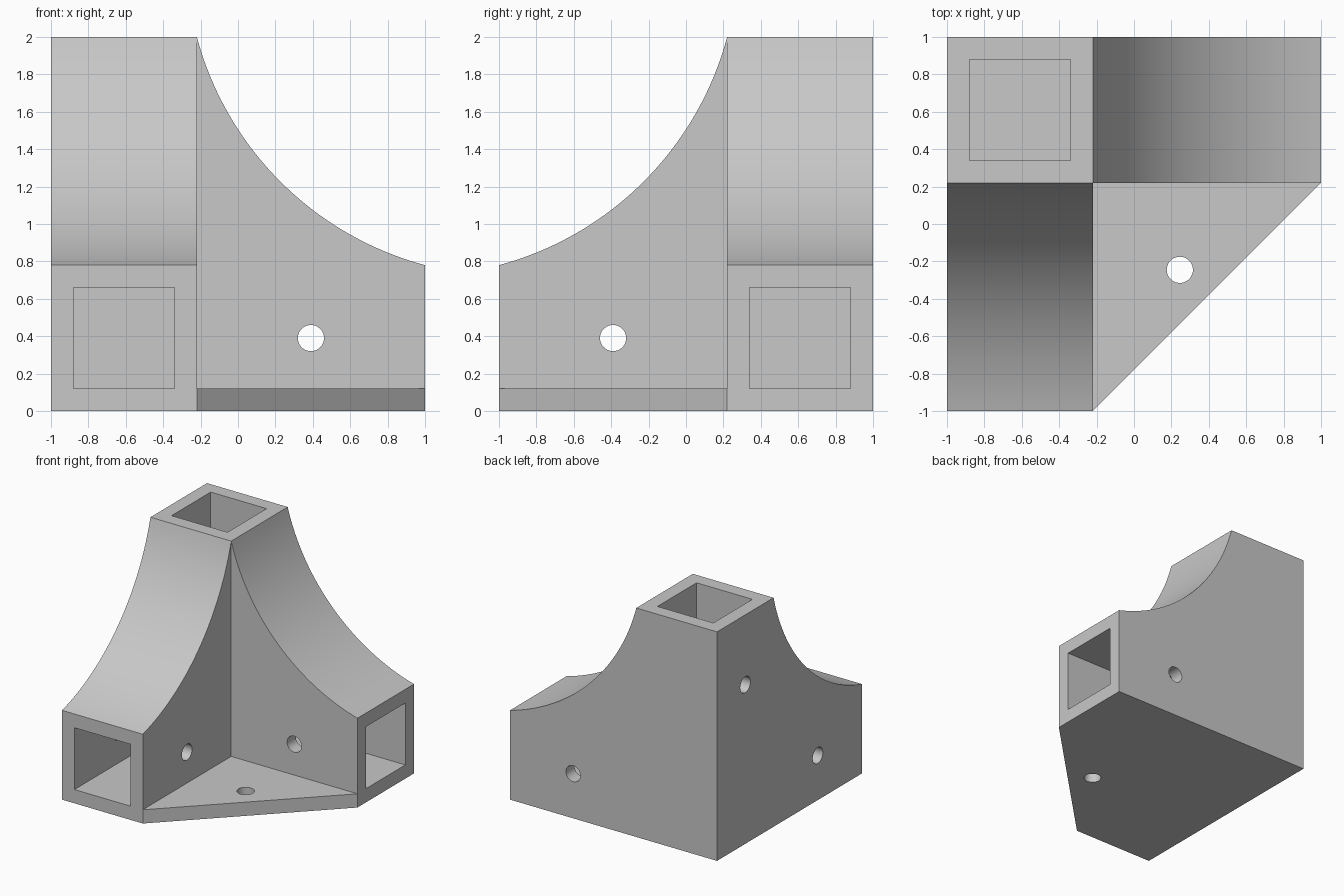
import bpy, bmesh
from math import sin, cos, radians
from mathutils import Vector

cube = bpy.data.objects.get("Cube")
if cube:
    bpy.data.objects.remove(cube)

ARM, WALL, SIZE = 0.78, 0.12, 2.0      # arm width, wall thickness, overall length
REACH = SIZE - ARM                     # free length of each arm
HOLE_R = 0.07

grey = bpy.data.materials.new("plain_grey")
grey.use_nodes = True
colour = (0.58, 0.58, 0.58, 1)
grey.diffuse_color = colour
grey.node_tree.nodes["Principled BSDF"].inputs["Base Color"].default_value = colour


def prism(name, points, place, low, high):
    """Extrude a flat outline from low to high; place maps (a, b, depth) to distances from the corner."""
    def world(a, b, c):
        u, v, w = place(a, b, c)
        return Vector((u - 1, 1 - v, w))
    bm = bmesh.new()
    face = bm.faces.new([bm.verts.new(world(a, b, low)) for a, b in points])
    moved = bmesh.ops.extrude_face_region(bm, geom=[face])["geom"]
    shift = world(0, 0, high) - world(0, 0, low)
    bmesh.ops.translate(bm, vec=shift, verts=[g for g in moved if isinstance(g, bmesh.types.BMVert)])
    bmesh.ops.recalc_face_normals(bm, faces=bm.faces)
    mesh = bpy.data.meshes.new(name)
    bm.to_mesh(mesh)
    bm.free()
    mesh.materials.append(grey)
    obj = bpy.data.objects.new(name, mesh)
    bpy.context.collection.objects.link(obj)
    return obj


def circle(a, b, count=40):
    return [(a + HOLE_R * cos(radians(360 * i / count)),
             b + HOLE_R * sin(radians(360 * i / count))) for i in range(count)]


def along_x(a, b, c):      # outline in the back wall plane
    return a, c, b


def along_y(a, b, c):      # outline in the side wall plane
    return c, a, b


def upright(a, b, c):      # outline on the floor
    return a, b, c


# Wall outline: a square corner with a sixty degree concave sweep between the arms
radius = REACH * 2 ** 0.5
centre = ARM + radius * cos(radians(15))
sweep = [(centre + radius * cos(radians(t)), centre + radius * sin(radians(t)))
         for t in [195 + 60 * i / 40 for i in range(41)]]
sweep[0], sweep[-1] = (ARM, SIZE), (SIZE, ARM)
outline = [(0, 0), (0, SIZE)] + sweep + [(SIZE, 0)]

body = prism("corner_bracket", outline, along_x, 0, ARM)
side = prism("side_arm", outline, along_y, 0, ARM)
floor = prism("floor_gusset", [(0, 0), (SIZE, 0), (SIZE, ARM), (ARM, SIZE), (0, SIZE)],
              upright, 0, WALL)

# Square sockets, one in the end of each arm
near, far = WALL, ARM - WALL
square = [(near, near), (far, near), (far, far), (near, far)]
cutters = [
    prism("top_socket", square, upright, ARM, SIZE + 0.1),
    prism("side_socket", square, lambda a, b, c: (a, c, b), ARM, SIZE + 0.1),
    prism("back_socket", square, lambda a, b, c: (c, a, b), ARM, SIZE + 0.1),
]

# Screw holes through the arms, the upright and the floor
mid, half = SIZE - REACH / 2, ARM / 2
cutters += [
    prism("back_hole", circle(mid, half), along_x, -0.1, ARM + 0.1),
    prism("side_hole", circle(mid, half), along_y, -0.1, ARM + 0.1),
    prism("upright_hole", circle(half, mid), along_y, -0.1, half),
    prism("floor_hole", circle(1.245, 1.245), upright, -0.1, WALL + 0.1),
]

# Join the solids, then cut the openings
bpy.ops.object.select_all(action="DESELECT")
bpy.context.view_layer.objects.active = body
body.select_set(True)
for other in [side, floor] + cutters:
    mod = body.modifiers.new(other.name, "BOOLEAN")
    mod.solver = "EXACT"
    mod.operation = "DIFFERENCE" if other in cutters else "UNION"
    mod.object = other
    bpy.ops.object.modifier_apply(modifier=mod.name)
    bpy.data.objects.remove(other)

bpy.ops.object.shade_smooth_by_angle(angle=radians(30))
